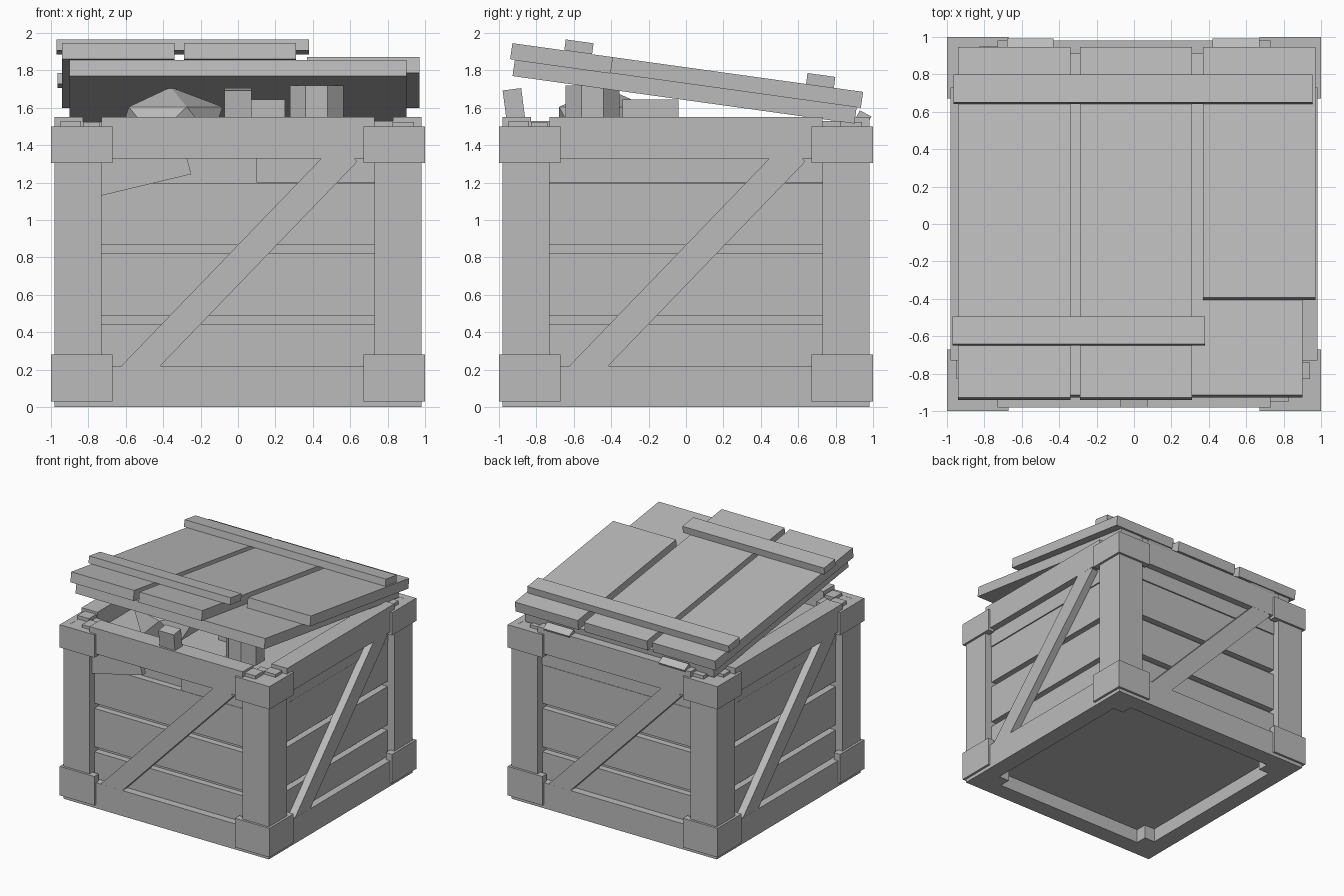
import bpy, bmesh, math
from mathutils import Matrix, Vector

if "Cube" in bpy.data.objects:
    bpy.data.objects.remove(bpy.data.objects["Cube"])

grey = bpy.data.materials.new("plain_grey")
grey.diffuse_color = (0.5, 0.5, 0.5, 1)
grey.use_nodes = True
grey.node_tree.nodes["Principled BSDF"].inputs["Base Color"].default_value = grey.diffuse_color


def finish(name, bm, matrix=None):
    if matrix is not None:
        bm.transform(matrix)
    bmesh.ops.recalc_face_normals(bm, faces=bm.faces[:])
    me = bpy.data.meshes.new(name)
    bm.to_mesh(me)
    bm.free()
    me.materials.append(grey)
    ob = bpy.data.objects.new(name, me)
    bpy.context.collection.objects.link(ob)
    return ob


def box(name, x0, x1, y0, y1, z0, z1, matrix=None):
    bm = bmesh.new()
    bmesh.ops.create_cube(bm, size=1)
    for v in bm.verts:
        v.co = Vector((x0 + (v.co.x + .5) * (x1 - x0),
                       y0 + (v.co.y + .5) * (y1 - y0),
                       z0 + (v.co.z + .5) * (z1 - z0)))
    return finish(name, bm, matrix)


def slab(name, pts, y0, y1, matrix=None):
    # outline in x,z extruded along y
    bm = bmesh.new()
    f = bm.faces.new([bm.verts.new((x, y0, z)) for x, z in pts])
    r = bmesh.ops.extrude_face_region(bm, geom=[f])
    for v in r["geom"]:
        if isinstance(v, bmesh.types.BMVert):
            v.co.y = y1
    return finish(name, bm, matrix)


# Four sides: the front is built and turned about z
for i, side in enumerate(("front", "right", "back", "left")):
    R = Matrix.Rotation(i * math.pi / 2, 4, 'Z')
    # Rails
    box(side + "_bottom_rail", -.73, .73, -.98, -.83, 0, .22, R)
    box(side + "_top_rail", -.73, .73, -.98, -.83, 1.33, 1.55, R)
    # Planks
    for k, (z0, z1) in enumerate(((.2, .445), (.49, .82), (.865, 1.195))):
        box(f"{side}_plank_{k + 1}", -.74, .74, -.915, -.86, z0, z1, R)
    if side != "front":
        box(side + "_plank_4", -.74, .74, -.92, -.86, 1.2, 1.34, R)
    # Inner lining behind the gaps
    box(side + "_lining", -.86, .86, -.86, -.83, .15, 1.34, R)
    # Diagonal brace
    a = math.atan2(1.2, 1.157)
    M = R @ Matrix.Translation((.008, 0, .767)) @ Matrix.Rotation(-a, 4, 'Y')
    box(side + "_brace", -.83, .83, -.9795, -.91, -.075, .075, M)
    # Corner post with metal brackets and tenon blocks
    box(side + "_post", .73, .98, -.98, -.73, 0, 1.5, R)
    for lvl, z0, z1 in (("lower", .03, .28), ("upper", 1.305, 1.501)):
        L = slab(f"{side}_{lvl}_bracket",
                 ((.67, -1), (1, -1), (1, -.67), (.94, -.67), (.94, -.94), (.67, -.94)),
                 -z0, -z1, R @ Matrix(((1, 0, 0, 0), (0, 0, 1, 0), (0, -1, 0, 0), (0, 0, 0, 1))))
    box(side + "_tenon_a", .73, .83, -.95, -.84, 1.49, 1.53, R)
    box(side + "_tenon_b", .83, .94, -.83, -.74, 1.49, 1.525, R)

# Broken upper plank on the front
slab("broken_plank_left", ((-.74, 1.128), (-.25, 1.245), (-.275, 1.34), (-.74, 1.34)), -.945, -.9)
box("broken_plank_right", .1, .74, -.92, -.86, 1.2, 1.34)

# Floor and packing
box("floor", -.84, .84, -.84, .84, .12, .17)
box("packing", -.84, .84, -.84, .84, 1.36, 1.4)

# Tilted lid
T = Matrix.Translation((0, -.94, 1.86)) @ Matrix.Rotation(-.138, 4, 'X')
box("lid_base", -.9, .9, .025, 1.87, -.088, 0, T)
for name, x0, x1, y0 in (("left", -.94, -.34, 0), ("middle", -.29, .31, 0), ("right_broken", .37, .97, .54)):
    box("lid_plank_" + name, x0, x1, y0, 1.893, 0, .086, T)
box("lid_front_batten", -.97, .38, .28, .43, .086, .145, T)
box("lid_back_batten", -.965, .955, 1.585, 1.735, .086, .145, T)

# Hinges
for s, x0 in (("left", -.68), ("right", .42)):
    H = Matrix.Translation((x0, .95, 1.55)) @ Matrix.Rotation(-.5, 4, 'X')
    box(s + "_hinge", 0, .25, -.035, .035, -.022, .022, H)

# Front catch
C = Matrix.Translation((0, -.91, 1.54)) @ Matrix.Rotation(.13, 4, 'X')
box("front_catch", -.073, .073, -.05, .05, 0, .16, C)

# Contents
bm = bmesh.new()
bmesh.ops.create_icosphere(bm, subdivisions=1, radius=1)
finish("rock", bm, Matrix.Translation((-.36, -.44, 1.52)) @ Matrix.Diagonal((.31, .28, .19, 1)))
bm = bmesh.new()
bmesh.ops.create_cone(bm, cap_ends=True, segments=8, radius1=.155, radius2=.155, depth=.32)
finish("jar", bm, Matrix.Translation((.42, -.5, 1.56)) @ Matrix.Rotation(math.pi / 8, 4, 'Z'))
box("small_parcel", .05, .25, -.34, -.04, 1.4, 1.645)
